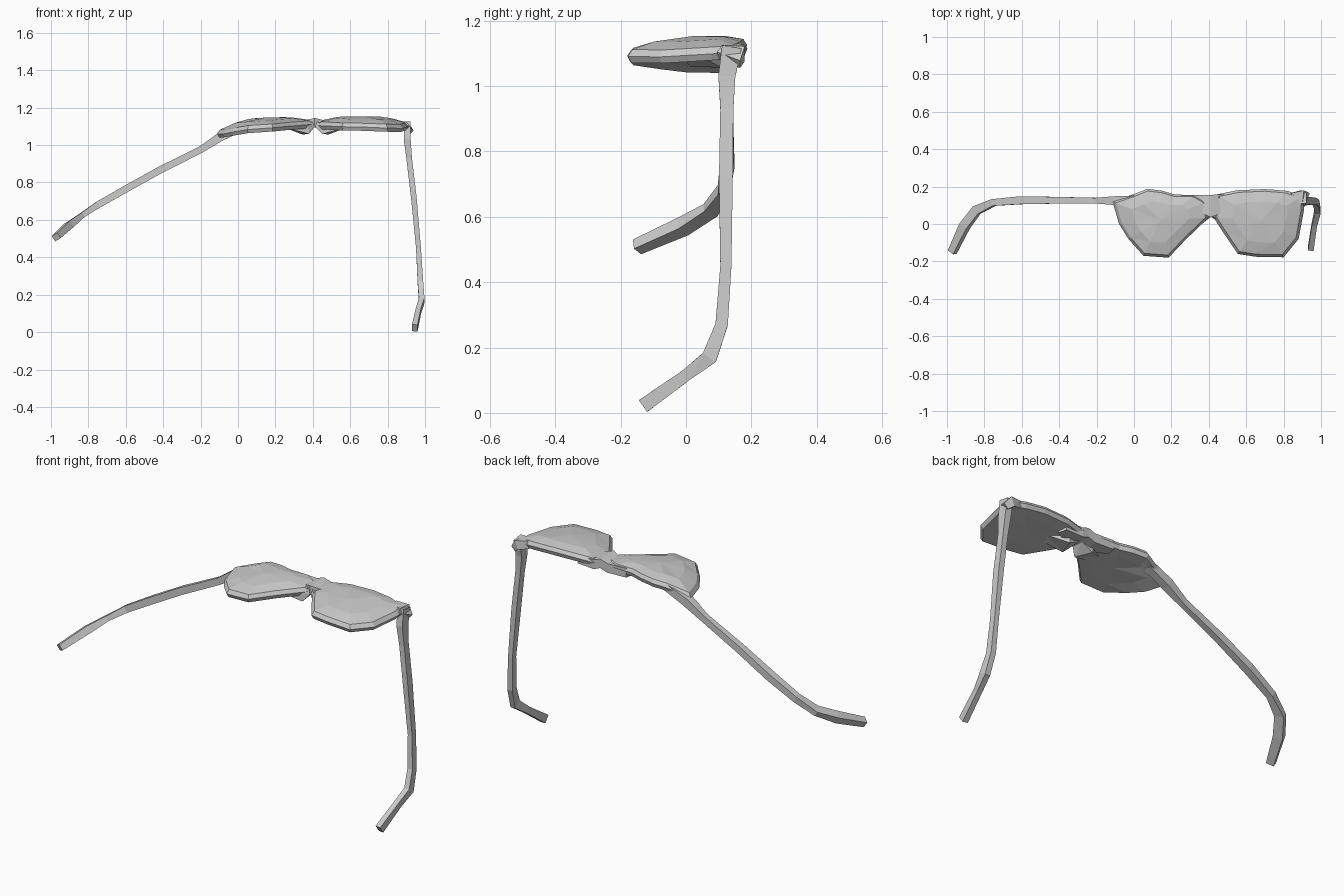
import bpy, bmesh
from mathutils import Vector


def finish(name, bm):
    bmesh.ops.recalc_face_normals(bm, faces=bm.faces)
    bmesh.ops.triangulate(bm, faces=[f for f in bm.faces if len(f.verts) > 3])
    mesh = bpy.data.meshes.new(name)
    bm.to_mesh(mesh)
    bm.free()
    obj = bpy.data.objects.new(name, mesh)
    bpy.context.collection.objects.link(obj)
    return obj


def interp(x, knots):
    if x <= knots[0][0]:
        return knots[0][1]
    for (x0, z0), (x1, z1) in zip(knots, knots[1:]):
        if x <= x1:
            return z0 + (z1 - z0) * (x - x0) / (x1 - x0)
    return knots[-1][1]


def lens(name, outline, knots, centre):
    """Pillow-shaped lens: rim, raised and lowered inner rings, centre points."""
    bm = bmesh.new()

    def ring(scale, lift):
        out = []
        for x, y in outline:
            px = centre[0] + (x - centre[0]) * scale
            py = centre[1] + (y - centre[1]) * scale
            out.append(bm.verts.new((px, py, interp(px, knots) + 0.08 * (py - 0.05) + lift)))
        return out

    rings = [ring(0.6, 0.033), ring(0.93, 0.019), ring(1.0, 0.0), ring(0.95, -0.021), ring(0.6, -0.024)]
    n = len(outline)
    for a, b in zip(rings, rings[1:]):
        for i in range(n):
            j = (i + 1) % n
            bm.faces.new((a[i], a[j], b[j], b[i]))
    zc = interp(centre[0], knots)
    for r, lift in ((rings[0], 0.038), (rings[-1], -0.024)):
        c = bm.verts.new((*centre, zc + lift))
        for i in range(n):
            bm.faces.new((c, r[i], r[(i + 1) % n]))
    return finish(name, bm)


def bar(name, path, ref):
    """Four-sided bar along (x, y, z, half size along ref, other half size)."""
    bm = bmesh.new()
    pts = [Vector(p[:3]) for p in path]
    rings = []
    for i, p in enumerate(pts):
        t = (pts[min(i + 1, len(pts) - 1)] - pts[max(i - 1, 0)]).normalized()
        a = Vector(ref)
        a = (a - t * a.dot(t)).normalized()
        b = t.cross(a)
        ha, hb = path[i][3:]
        rings.append([bm.verts.new(p + a * ha * u + b * hb * v)
                      for u, v in ((1, 1), (-1, 1), (-1, -1), (1, -1))])
    for r, s in zip(rings, rings[1:]):
        for i in range(4):
            j = (i + 1) % 4
            bm.faces.new((r[i], r[j], s[j], s[i]))
    bm.faces.new(rings[0])
    bm.faces.new(rings[-1])
    return finish(name, bm)


# Lenses
lens("left_lens",
     [(-0.115, 0.12), (0.0, 0.16), (0.07, 0.188), (0.15, 0.178), (0.22, 0.157), (0.33, 0.155),
      (0.39, 0.12), (0.40, 0.035), (0.28, -0.08), (0.185, -0.18), (0.05, -0.17),
      (-0.03, -0.08), (-0.08, 0.0)],
     [(-0.12, 1.05), (-0.03, 1.08), (0.06, 1.103), (0.2, 1.112), (0.4, 1.112)], (0.14, 0.02))
lens("right_lens",
     [(0.44, 0.158), (0.55, 0.18), (0.70, 0.187), (0.82, 0.177), (0.905, 0.15), (0.91, 0.08),
      (0.88, -0.08), (0.80, -0.178), (0.65, -0.175), (0.555, -0.16), (0.48, -0.05),
      (0.425, 0.035)],
     [(0.42, 1.105), (0.55, 1.115), (0.75, 1.115), (0.92, 1.095)], (0.68, 0.02))

# Bridge and nose pads
bar("bridge", [(0.25, 0.13, 1.11, 0.025, 0.025), (0.36, 0.11, 1.105, 0.045, 0.025),
               (0.41, 0.095, 1.12, 0.06, 0.025), (0.46, 0.11, 1.105, 0.05, 0.025),
               (0.55, 0.13, 1.11, 0.025, 0.025)], (0, 1, 0))
for name, xs in (("left_nose_pad", (0.27, 0.36, 0.40)), ("right_nose_pad", (0.56, 0.47, 0.42))):
    bar(name, [(xs[0], 0.02, 1.10, 0.03, 0.012), (xs[1], 0.06, 1.08, 0.05, 0.022),
               (xs[2], 0.07, 1.11, 0.03, 0.015)], (0, 1, 0))

# Temples, angled open to the left and straight back on the right
bar("left_temple",
    [(0.02, 0.13, 1.095, 0.02, 0.022), (-0.10, 0.125, 1.04, 0.023, 0.023),
     (-0.20, 0.125, 0.975, 0.018, 0.015), (-0.42, 0.127, 0.865, 0.019, 0.018),
     (-0.60, 0.127, 0.765, 0.019, 0.021), (-0.75, 0.115, 0.68, 0.018, 0.018),
     (-0.84, 0.075, 0.62, 0.014, 0.025), (-0.905, -0.01, 0.57, 0.020, 0.025),
     (-0.972, -0.15, 0.508, 0.017, 0.020)], (0.5, 0, -0.86))
bar("right_hinge",
    [(0.84, 0.14, 1.11, 0.025, 0.02), (0.895, 0.145, 1.10, 0.035, 0.025),
     (0.915, 0.13, 1.08, 0.04, 0.016)], (0, 1, 0))
bar("right_temple",
    [(0.905, 0.14, 1.12, 0.018, 0.03), (0.905, 0.125, 1.03, 0.018, 0.026),
     (0.915, 0.125, 0.93, 0.015, 0.02), (0.94, 0.122, 0.72, 0.015, 0.021),
     (0.965, 0.122, 0.45, 0.013, 0.017), (0.975, 0.109, 0.27, 0.015, 0.019),
     (0.982, 0.072, 0.17, 0.015, 0.024), (0.965, 0.0, 0.115, 0.014, 0.018),
     (0.945, -0.13, 0.022, 0.015, 0.022)], (1, 0, 0))
